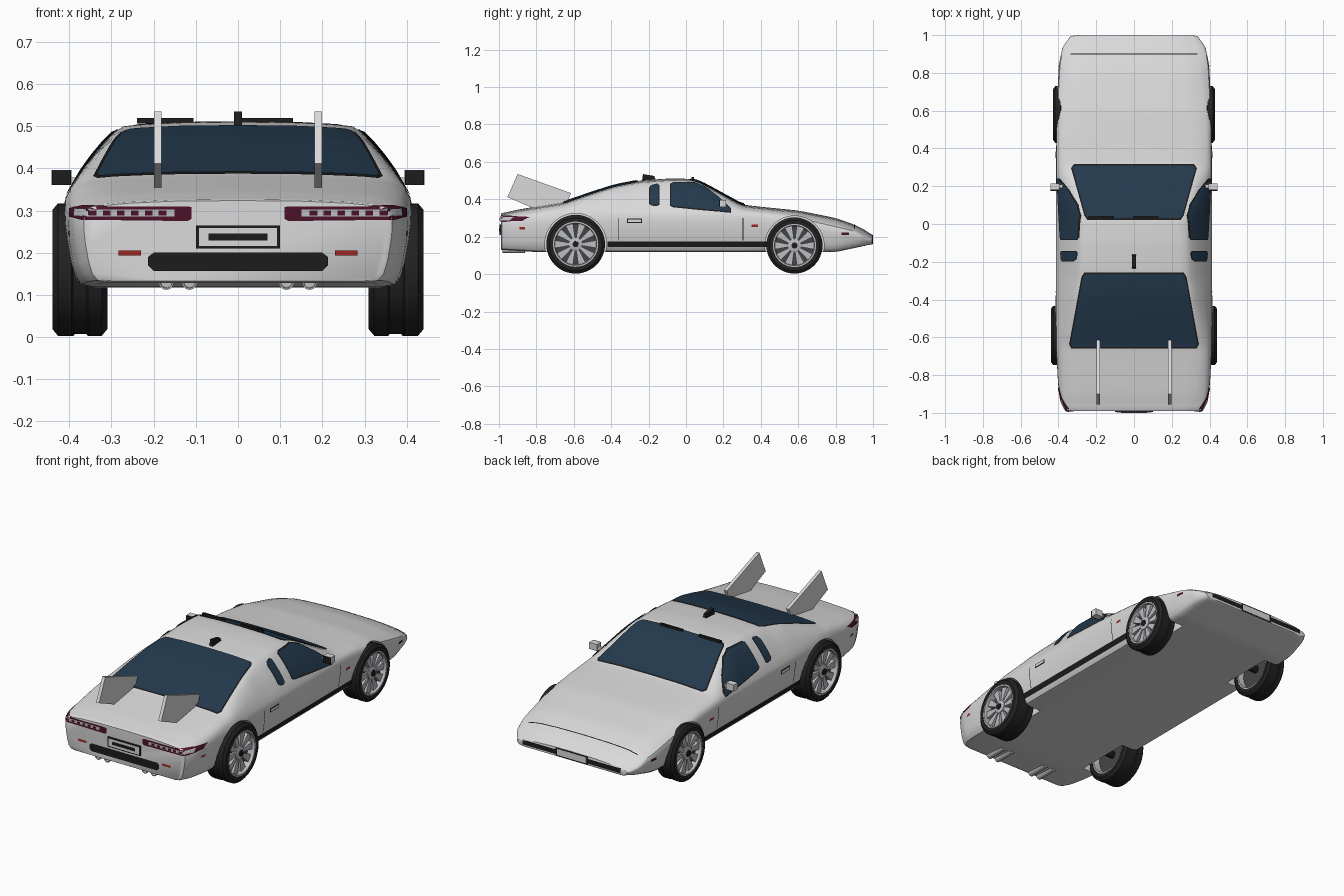
import bpy, bmesh, math
from mathutils import Vector
from mathutils.bvhtree import BVHTree

if "Cube" in bpy.data.objects:
    bpy.data.objects.remove(bpy.data.objects["Cube"])


def material(name, r, g, b, rough=0.5):
    m = bpy.data.materials.new(name)
    m.use_nodes = True
    m.diffuse_color = (r, g, b, 1)
    node = m.node_tree.nodes["Principled BSDF"]
    node.inputs["Base Color"].default_value = (r, g, b, 1)
    node.inputs["Roughness"].default_value = rough
    return m


WHITE = material("body white", .7, .7, .71)
GLASS = material("blue glass", .017, .042, .075)
BLACK = material("trim black", .012, .012, .012)
RUBBER = material("tyre rubber", .016, .016, .016)
SILVER = material("wheel silver", .5, .51, .53)
GREY = material("wheel shadow grey", .06, .06, .065)
MAROON = material("lamp maroon", .07, .006, .022)
RED = material("reflector red", .35, .02, .015)


def loft(bm, rings, caps=True, loop=False):
    """Skin a sequence of closed rings."""
    rows = [[bm.verts.new(p) for p in ring] for ring in rings]
    pairs = list(zip(rows, rows[1:])) + ([(rows[-1], rows[0])] if loop else [])
    for a, b in pairs:
        for i in range(len(a)):
            j = (i + 1) % len(a)
            bm.faces.new((a[i], a[j], b[j], b[i]))
    if caps and not loop:
        bm.faces.new(rows[0])
        bm.faces.new(rows[-1])


def finish(bm, name, mat, smooth=True, recalc=True):
    if recalc:
        bmesh.ops.recalc_face_normals(bm, faces=bm.faces)
    mesh = bpy.data.meshes.new(name)
    bm.to_mesh(mesh)
    bm.free()
    mesh.materials.append(mat)
    ob = bpy.data.objects.new(name, mesh)
    bpy.context.collection.objects.link(ob)
    if smooth:
        shade(ob)
    return ob


def shade(ob):
    bpy.ops.object.select_all(action='DESELECT')
    ob.select_set(True)
    bpy.context.view_layer.objects.active = ob
    bpy.ops.object.shade_smooth_by_angle(angle=math.radians(35))


def prism(name, outline, x0, x1, mat):
    """Extrude a (y, z) outline along x."""
    bm = bmesh.new()
    loft(bm, [[(x, y, z) for y, z in outline] for x in (x0, x1)])
    return finish(bm, name, mat, smooth=False)


def box(name, x0, x1, y0, y1, z0, z1, mat):
    return prism(name, [(y0, z0), (y1, z0), (y1, z1), (y0, z1)], x0, x1, mat)


def lathe(name, profile, centre, axis, mat, loop=False, segs=48):
    """Spin (offset, radius) pairs round the x or y axis."""
    bm, rings = bmesh.new(), []
    for o, r in profile:
        ring = []
        for i in range(segs):
            c, s = (f(math.tau * i / segs) * r for f in (math.cos, math.sin))
            ring.append(Vector(centre) + Vector((o, c, s) if axis == 'x' else (c, o, s)))
        rings.append(ring)
    loft(bm, rings, loop=loop)
    return finish(bm, name, mat)


# Body shape as curves along the length
TOP = [(-.985, .325), (-.9, .345), (-.65, .385), (-.5, .437), (-.38, .475), (-.25, .5),
       (-.1, .511), (.02, .51), (.08, .492), (.17, .443), (.3, .372), (.4, .36), (.6, .34),
       (.8, .3), (.9, .265), (.97, .23), (.995, .205)]
WIDTH = [(-.985, .36), (-.95, .388), (-.85, .402), (-.6, .415), (.6, .411), (.85, .397),
         (.95, .375), (.995, .33)]
SHOULDER = [(-.985, .295), (-.6, .33), (.3, .33), (.6, .3), (.9, .23), (.995, .18)]
FLOOR = [(-.985, .13), (-.8, .118), (.8, .118), (.995, .16)]
ROOF = [(-.985, .33), (-.7, .36), (-.6, .355), (-.28, .29), (.02, .28), (.3, .35),
        (.45, .36), (.995, .29)]


def lookup(curve, t):
    for (a, p), (b, q) in zip(curve, curve[1:]):
        if t <= b:
            return p + (q - p) * max(0, (t - a) / (b - a))
    return curve[-1][1]


def soft(curve, t):
    return sum(lookup(curve, t + d) for d in (-.02, 0, .02)) / 3


def section(y, scale=1):
    w, zs, zb, wr, zt = (soft(c, y) for c in (WIDTH, SHOULDER, FLOOR, ROOF, TOP))
    h, zr = zs - zb, zt - .015
    lower = [(0, 0), (.45, 0), (.84, 0), (.91, .03), (.945, .12), (.97, .3), (.99, .55),
             (1, .75), (.998, .9), (.985, 1)]
    half = [(u * w, zb + v * h) for u, v in lower]
    for t, bulge in ((.2, .005), (.4, .01), (.6, .011), (.8, .008), (.94, .002)):
        half.append((.985 * w + (wr - .985 * w) * t + bulge, zs + (zr - zs) * t))
    half += [(wr * a, zr + (zt - zr) * b) for a, b in ((.96, .25), (.82, .55), (.5, .88), (0, 1))]
    ring = half + [(-x, z) for x, z in reversed(half[1:-1])]
    mid = (zb + zt) / 2
    return [(x * scale, y, mid + (z - mid) * scale) for x, z in ring]


bm = bmesh.new()
rings = [section(-.985 + 1.98 * i / 90) for i in range(91)]
tail = [(x, -.99, z) for x, y, z in section(-.985, .97)]
nose = [(x, .998, z) for x, y, z in section(.995, .93)]
loft(bm, [tail] + rings + [nose])
bmesh.ops.recalc_face_normals(bm, faces=bm.faces)
SURFACE = BVHTree.FromBMesh(bm)
body = finish(bm, "body_shell", WHITE, smooth=False)

VIEWS = {'right': ((-1, 0, 0), lambda u, v: (0, u, v)), 'left': ((1, 0, 0), lambda u, v: (0, u, v)),
         'top': ((0, 0, 1), lambda u, v: (v, u, 0)),
         'tail': ((0, -1, 0), lambda u, v: (u, 0, v)), 'nose': ((0, 1, 0), lambda u, v: (u, 0, v))}


def patch(name, rows, view, mat, lift=.004):
    """Thin plate laid on the body; rows are (u, low, high)."""
    axis, place = VIEWS[view]
    axis = Vector(axis)
    bm, grid = bmesh.new(), []
    m = int(max(hi - lo for u, lo, hi in rows) / .012) + 2
    cols = [rows[0]]
    for a, b in zip(rows, rows[1:]):
        n = int(abs(b[0] - a[0]) / .012) + 1
        cols += [[p + (q - p) * k / n for p, q in zip(a, b)] for k in range(1, n + 1)]
    for u, lo, hi in cols:
        line = []
        for j in range(m + 1):
            start = Vector(place(u, lo + (hi - lo) * j / m)) + axis * 2
            hit, normal, *_ = SURFACE.ray_cast(start, -axis)
            if hit is None:
                hit, normal, *_ = SURFACE.find_nearest(start - axis)
            line.append(bm.verts.new(hit + normal * lift))
        grid.append(line)
    for a, b in zip(grid, grid[1:]):
        for j in range(m):
            bm.faces.new((a[j], a[j + 1], b[j + 1], b[j]))
    bm.normal_update()
    if sum(f.normal.dot(axis) for f in bm.faces) < 0:
        bmesh.ops.reverse_faces(bm, faces=bm.faces)
    return finish(bm, name, mat, recalc=False)


def slab(name, u0, u1, lo, hi, view, mat, lift=.004):
    return patch(name, [(u0, lo, hi), (u1, lo, hi)], view, mat, lift)


def window(name, rows, view, e=.008):
    """Glass over a slightly larger black seal."""
    seal = [(u, lo - e, hi + e) for u, lo, hi in rows]
    seal[0] = (rows[0][0] - e,) + seal[0][1:]
    seal[-1] = (rows[-1][0] + e,) + seal[-1][1:]
    patch(name + "_seal", seal, view, BLACK, .003)
    patch(name, rows, view, GLASS, .006)


# Glass
def across(*pairs):
    return [(y, -x, x) for y, x in pairs]


window("rear_window", across((-.65, .325), (-.635, .335), (-.28, .27), (-.265, .255)), 'top')
window("windscreen", across((.03, .24), (.045, .255), (.295, .325), (.308, .31)), 'top')

for side, s in (('right', -1), ('left', 1)):
    # Side glass, sill, seams and lamps
    window(side + "_door_window", [(-.08, .37, .475), (-.07, .362, .483), (.045, .35, .484),
           (.1, .345, .462), (.18, .338, .402), (.235, .333, .345)], side, .006)
    window(side + "_quarter_window", [(-.193, .38, .455), (-.185, .37, .47), (-.155, .367, .477),
           (-.147, .375, .47)], side, .005)
    slab(side + "_sill_stripe", -.42, .43, .145, .175, side, BLACK)
    slab(side + "_door_front_seam", .303, .307, .18, .3, side, BLACK, .002)
    slab(side + "_door_rear_seam", -.362, -.358, .18, .3, side, BLACK, .002)
    slab(side + "_door_handle_recess", -.315, -.235, .274, .297, side, BLACK, .002)
    slab(side + "_door_handle", -.309, -.241, .279, .292, side, WHITE, .005)
    slab(side + "_front_marker", .35, .385, .253, .265, side, RED)
    slab(side + "_rear_marker", -.89, -.86, .24, .252, side, RED)
    slab(side + "_nose_marker", .83, .87, .21, .222, side, MAROON)

    # Tail lamps with a light band of small lenses
    patch(side + "_tail_lamp", [(s * u, lo, hi) for u, lo, hi in
          ((.11, .28, .308), (.12, .275, .31), (.37, .278, .31), (.398, .285, .305))],
          'tail', MAROON, .003)
    slab(side + "_lamp_band", s * .15, s * .385, .286, .302, 'tail', SILVER, .005)
    for i in range(6):
        u = .17 + i * .033
        slab(side + "_lamp_lens", s * u, s * (u + .018), .288, .3, 'tail', MAROON, .007)
    slab(side + "_rear_reflector", s * .23, s * .283, .193, .205, 'tail', RED)

    # Mirror
    box(side + "_mirror_shell", s * .395, s * .442, .182, .215, .36, .396, WHITE)
    box(side + "_mirror_glass", s * .396, s * .441, .176, .182, .361, .395, BLACK)
    box(side + "_mirror_arm", s * .36, s * .4, .19, .208, .362, .378, WHITE)

    # Tail fin and exhaust pipes
    prism(side + "_tail_fin", [(-.9, .535), (-.615, .433), (-.637, .38), (-.8, .345),
          (-.955, .412)], s * .181, s * .199, WHITE)
    for x in (.115, .17):
        lathe(side + "_exhaust_pipe", [(.12, .018), (0, .018), (0, .014), (.03, .013)],
              (s * x, -.98, .13), 'y', SILVER, segs=20)

    # Wheels
    for end, y, z, r, outer, width in (('rear', -.59, .16, .157, .44, .13),
                                       ('front', .58, .153, .15, .428, .11)):
        h = width / 2
        hub = (s * (outer - h), y, z)
        name = f"{side}_{end}_"
        rim = r * .77
        lathe(name + "tyre", [(-h, rim), (-h, r * .9), (-h * .8, r), (-h * .3, r),
              (-h * .25, r * .97), (h * .25, r * .97), (h * .3, r), (h * .8, r), (h, r * .9),
              (h, rim)], hub, 'x', RUBBER, loop=True)
        lathe(name + "wheel_dish", [(-h * .4, rim), (h * .4, rim)], hub, 'x', GREY)
        for d in (-s, s):
            lathe(name + "rim_ring", [(d * h * .3, rim), (d * h * .97, rim), (d * h * .97, rim * .93),
                  (d * h * .3, rim * .88)], hub, 'x', SILVER, loop=True)
        lathe(name + "hub", [(0, .036), (s * h * .8, .036), (s * h * .85, .03)], hub, 'x', SILVER)
        lathe(name + "hub_cap", [(0, .018), (s * h * .95, .016)], hub, 'x', BLACK, segs=20)
        bm = bmesh.new()
        for i in range(10):
            a = math.tau * i / 10
            blade = [(.03, -.007), (rim * .92, -.021), (rim * .92, .021), (.03, .007)]
            loft(bm, [[(hub[0] + s * h * k, y + p * math.cos(a) - q * math.sin(a),
                        z + p * math.sin(a) + q * math.cos(a)) for p, q in blade]
                      for k in (.35, .72)])
        finish(bm, name + "spokes", SILVER, smooth=False)

        # Wheel arch cut
        cutter = lathe(name + "arch_cutter", [(s * .28, r + .008), (s * .52, r + .008)],
                       (0, y, z), 'x', WHITE)
        mod = body.modifiers.new("arch", 'BOOLEAN')
        mod.operation, mod.object, mod.solver = 'DIFFERENCE', cutter, 'EXACT'
        bpy.context.view_layer.objects.active = body
        bpy.ops.object.modifier_apply(modifier=mod.name)
        bpy.data.objects.remove(cutter)

shade(body)

# Axles
for end, y in (('rear', -.59), ('front', .58)):
    lathe(end + "_axle", [(-.38, .02), (.38, .02)], (0, y, .155), 'x', BLACK, segs=16)

# Tail panel
patch("tail_vent", [(-.213, .17, .19), (-.2, .157, .2), (.2, .157, .2), (.213, .17, .19)],
      'tail', BLACK)
box("rear_plate_frame", -.1, .1, -.996, -.97, .21, .264, BLACK)
box("rear_plate", -.093, .093, -.998, -.99, .216, .258, WHITE)
box("rear_plate_bar", -.07, .07, -1, -.99, .229, .245, BLACK)

# Nose
slab("nose_grille", -.3, .3, .17, .196, 'nose', BLACK, .001)
box("front_plate_frame", -.1, .1, .97, .999, .162, .208, BLACK)
box("front_plate", -.09, .09, .99, 1, .168, .202, WHITE)
slab("bonnet_seam", .897, .902, -.335, .335, 'top', BLACK, .002)

# Roof fittings
prism("roof_aerial", [(-.235, .5), (-.16, .5), (-.17, .525), (-.23, .535)], -.01, .01, BLACK)
for x in (-.17, .065):
    box("wiper_blade", x - .07, x + .065, .03, .042, .506, .519, BLACK)
